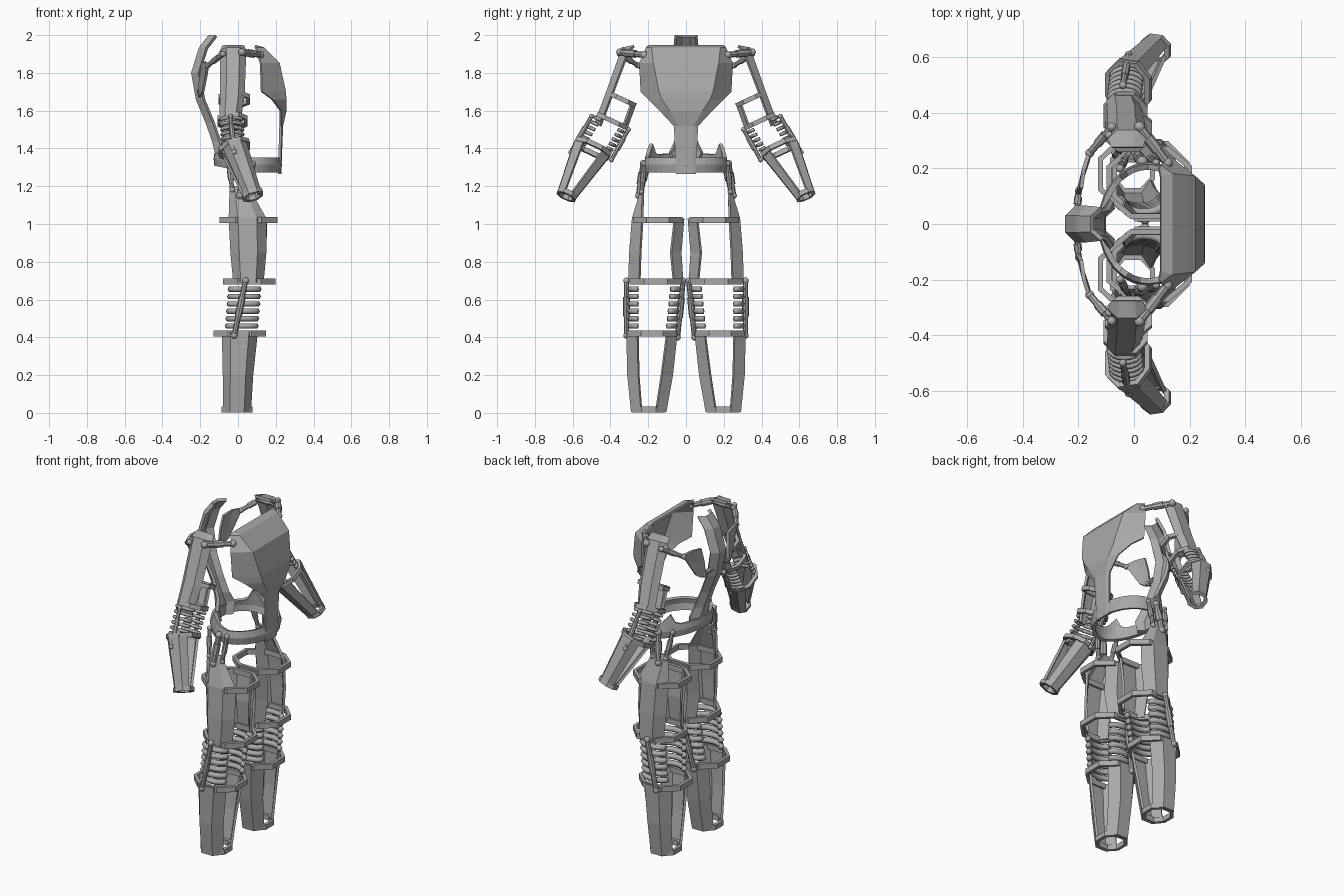
import bpy, bmesh, math
from mathutils import Vector as V

cube = bpy.data.objects.get("Cube")
if cube:
    bpy.data.objects.remove(cube, do_unlink=True)

mat = bpy.data.materials.new("mid_grey_metal")
mat.use_nodes = True
GREY = (0.4, 0.4, 0.4, 1)
mat.diffuse_color = GREY
mat.node_tree.nodes["Principled BSDF"].inputs["Base Color"].default_value = GREY

X = V((1, 0, 0))
UP = V((0, 0, 1))
LEG_OUT = V((0, 1, 0))
ARM_OUT = V((0, 0.9, 0.42)).normalized()
# Forward direction across the bent forearm
WRIST_FWD = V((0.95, -0.14, 0.28)).normalized()


def finish(name, bm, mirror=False, thick=0, smooth=False):
    bmesh.ops.recalc_face_normals(bm, faces=bm.faces)
    me = bpy.data.meshes.new(name)
    bm.to_mesh(me)
    bm.free()
    me.materials.append(mat)
    ob = bpy.data.objects.new(name, me)
    bpy.context.collection.objects.link(ob)
    for p in me.polygons:
        p.use_smooth = smooth
    if thick:
        m = ob.modifiers.new("thickness", "SOLIDIFY")
        m.thickness, m.offset = thick, 0
    if mirror:
        m = ob.modifiers.new("mirror", "MIRROR")
        m.use_axis = (False, True, False)
    return ob


def loft(name, rows, thick=0.014, closed=False, mirror=False):
    bm = bmesh.new()
    grid = [[bm.verts.new(p) for p in row] for row in rows]
    for a, b in zip(grid, grid[1:]):
        n = len(a)
        for i in range(n if closed else n - 1):
            j = (i + 1) % n
            bm.faces.new((a[i], a[j], b[j], b[i]))
    return finish(name, bm, mirror, thick)


def shell(name, stations, out, side, fwd=X):
    """Bent limb plate; station = x, y, z, half width, flange depth."""
    rows = []
    for x, y, z, hw, fl in stations:
        p = V((x, y, z))
        back = p - out * side * fl
        rows.append([back - fwd * hw, p - fwd * hw * 0.5, p + fwd * hw * 0.5, back + fwd * hw])
    loft(name, rows, mirror=True)


def ring(name, c, out, ro, rf, h=0.032, fwd=X):
    """Eight sided band around a limb."""
    c, axis = V(c), fwd.cross(out)
    k = 0.45
    corners = [(1, k), (k, 1), (-k, 1), (-1, k), (-1, -k), (-k, -1), (k, -1), (1, -k)]
    rows = [[c + out * ro * a + fwd * rf * b + axis * h * t for a, b in corners]
            for t in (-0.5, 0.5)]
    loft(name, rows, 0.02, closed=True, mirror=True)


def tube(bm, pts, r, sides=8):
    loops = []
    for i, p in enumerate(pts):
        d = (pts[min(i + 1, len(pts) - 1)] - pts[max(i - 1, 0)]).normalized()
        u = d.cross(UP if abs(d.z) < 0.9 else X).normalized()
        w = d.cross(u)
        angs = [math.tau * s / sides for s in range(sides)]
        loops.append([bm.verts.new(p + (u * math.cos(a) + w * math.sin(a)) * r) for a in angs])
    for a, b in zip(loops, loops[1:]):
        for s in range(sides):
            t = (s + 1) % sides
            bm.faces.new((a[s], a[t], b[t], b[s]))
    bm.faces.new(loops[0])
    bm.faces.new(loops[-1][::-1])


def rod(name, a, b, r=0.013):
    """Link rod with a thicker sleeve and ball ends."""
    a, b = V(a), V(b)
    bm = bmesh.new()
    tube(bm, [a, b], r)
    tube(bm, [a.lerp(b, 0.3), a.lerp(b, 0.65)], r * 1.3)
    for p in (a, b):
        made = bmesh.ops.create_icosphere(bm, subdivisions=2, radius=r * 1.25)
        bmesh.ops.translate(bm, verts=made["verts"], vec=p)
    ob = finish(name, bm, mirror=True, smooth=True)
    bpy.ops.object.select_all(action="DESELECT")
    bpy.context.view_layer.objects.active = ob
    ob.select_set(True)
    bpy.ops.object.shade_smooth_by_angle()


def ribs(name, c0, c1, out, ro, rf, n, r):
    """Stack of half loops forming a flexible joint cover."""
    bm = bmesh.new()
    for i in range(n):
        c = V(c0).lerp(V(c1), i / (n - 1))
        arc = [math.pi * (k / 8 - 0.5) for k in range(9)]
        tube(bm, [c + out * ro * math.cos(a) + X * rf * math.sin(a) for a in arc], r, 6)
    finish(name, bm, mirror=True, smooth=True)


def sym(z, pts):
    half = [V((x, y, z)) for x, y in pts]
    return half + [V((p.x, -p.y, p.z)) for p in reversed(half)]


# Chest plate with its narrow front strap
loft("chest_plate", [
    sym(1.94, [(0.09, 0.2), (0.095, 0.17)]),
    sym(1.93, [(0.095, 0.208), (0.135, 0.18)]),
    sym(1.85, [(0.12, 0.243), (0.215, 0.17)]),
    sym(1.7, [(0.125, 0.235), (0.248, 0.14)]),
    sym(1.66, [(0.18, 0.195), (0.25, 0.125)]),
    sym(1.6, [(0.225, 0.135), (0.25, 0.085)]),
    sym(1.52, [(0.225, 0.062), (0.232, 0.04)]),
    sym(1.265, [(0.218, 0.05), (0.222, 0.035)])])

# Ridged spine plate
spine = [(1.995, -0.15, 0.055), (1.93, -0.2, 0.06), (1.8, -0.24, 0.06), (1.66, -0.215, 0.055),
         (1.54, -0.165, 0.045), (1.44, -0.13, 0.055), (1.38, -0.115, 0.085), (1.31, -0.11, 0.06)]
loft("spine", [sym(z, [(x + 0.035, w), (x, w * 0.45)]) for z, x, w in spine], 0.018)

# Hip belt: low in front, raised to horns at the rear sides
low, mid, high = [], [], []
for i in range(40):
    a = math.tau * i / 40
    rear = max(0, -math.cos(a))
    horn = math.exp(-((abs(math.sin(a)) - 0.9) / 0.07) ** 2) if math.cos(a) < 0 else 0
    x, y = 0.05 + 0.165 * math.cos(a), 0.205 * math.sin(a)
    low.append(V((x, y, 1.275 + 0.035 * rear)))
    mid.append(V((x * 1.04, y * 1.04, 1.315 + 0.03 * rear)))
    high.append(V((x, y, 1.35 + 0.025 * rear + 0.065 * horn)))
loft("hip_belt", [low, mid, high], 0.02, closed=True)

# Shoulder blades and shoulder links
loft("shoulder_blade", [
    [V((-0.16, 0.265, 1.85)), V((-0.18, 0.2, 1.86)), V((-0.19, 0.13, 1.85))],
    [V((-0.165, 0.23, 1.8)), V((-0.185, 0.17, 1.78)), V((-0.2, 0.115, 1.77))],
    [V((-0.185, 0.17, 1.7)), V((-0.195, 0.14, 1.68)), V((-0.205, 0.105, 1.67))]],
    mirror=True)
rod("blade_link", (-0.2, 0.12, 1.69), (-0.205, 0.045, 1.7), 0.011)
rod("rear_shoulder_link", (-0.08, 0.35, 1.9), (-0.16, 0.255, 1.84))
rod("front_shoulder_link", (0.02, 0.35, 1.91), (0.12, 0.22, 1.895), 0.016)
rod("shoulder_pivot", (-0.09, 0.32, 1.9), (0.04, 0.32, 1.9), 0.012)

# Upper arm
shell("upper_arm_outer", [(-0.025, 0.275, 1.94, 0.055, 0.0), (-0.025, 0.335, 1.93, 0.065, 0.035),
                          (-0.03, 0.42, 1.69, 0.06, 0.03), (-0.045, 0.48, 1.53, 0.05, 0.03)],
      ARM_OUT, 1)
shell("upper_arm_inner", [(-0.03, 0.27, 1.635, 0.045, 0.02), (-0.03, 0.315, 1.51, 0.045, 0.02)],
      ARM_OUT, -1)
ring("upper_arm_band", (-0.02, 0.337, 1.66), ARM_OUT, 0.07, 0.075, 0.025)
ring("elbow_band", (-0.03, 0.39, 1.545), ARM_OUT, 0.08, 0.07, 0.025)

# Elbow
ribs("elbow_ribs_inner", (-0.03, 0.36, 1.5), (-0.025, 0.435, 1.38), ARM_OUT * -1,
     0.03, 0.055, 6, 0.01)
ribs("elbow_ribs_outer", (-0.035, 0.45, 1.55), (-0.025, 0.53, 1.42), ARM_OUT,
     0.035, 0.055, 6, 0.01)
rod("elbow_rod_outer", (-0.04, 0.5, 1.57), (-0.02, 0.61, 1.38), 0.011)
rod("elbow_rod_inner", (-0.04, 0.305, 1.5), (-0.02, 0.395, 1.34), 0.011)

# Forearm
shell("forearm_outer", [(-0.02, 0.585, 1.44, 0.06, 0.04), (0.075, 0.67, 1.18, 0.042, 0.03)],
      ARM_OUT, 1, WRIST_FWD)
shell("forearm_inner", [(-0.02, 0.41, 1.36, 0.06, 0.04), (0.075, 0.59, 1.135, 0.042, 0.03)],
      ARM_OUT, -1, WRIST_FWD)
ring("forearm_band", (-0.02, 0.495, 1.4), ARM_OUT, 0.093, 0.075, 0.025, WRIST_FWD)
ring("wrist_band", (0.077, 0.63, 1.155), ARM_OUT, 0.044, 0.046, 0.025, WRIST_FWD)

# Hip links
rod("hip_link_outer", (0.03, 0.225, 1.32), (0.01, 0.25, 1.15), 0.016)
rod("hip_link_front", (0.08, 0.22, 1.32), (0.06, 0.235, 1.17), 0.012)
rod("hip_link_rear", (-0.05, 0.2, 1.33), (-0.03, 0.235, 1.18), 0.012)

# Thigh
shell("thigh_outer", [(0.005, 0.228, 1.2, 0.045, 0.0), (0.05, 0.28, 1.03, 0.095, 0.05),
                      (0.055, 0.295, 0.85, 0.09, 0.055), (0.055, 0.3, 0.69, 0.075, 0.055)],
      LEG_OUT, 1)
shell("thigh_inner", [(0.055, 0.015, 1.03, 0.095, 0.045), (0.055, 0.03, 0.85, 0.09, 0.05),
                      (0.055, 0.02, 0.69, 0.075, 0.045)], LEG_OUT, -1)
ring("thigh_band", (0.055, 0.15, 1.022), LEG_OUT, 0.122, 0.145)
ring("upper_knee_band", (0.06, 0.16, 0.695), LEG_OUT, 0.13, 0.13)

# Knee
ribs("knee_ribs_outer", (0.035, 0.255, 0.655), (0.02, 0.255, 0.46), LEG_OUT, 0.04, 0.075, 6, 0.016)
ribs("knee_ribs_inner", (0.035, 0.08, 0.655), (0.02, 0.1, 0.46), LEG_OUT * -1, 0.04, 0.075, 6, 0.016)
rod("knee_rod_outer", (0.04, 0.315, 0.7), (-0.02, 0.315, 0.41), 0.014)
rod("knee_rod_inner", (0.04, 0.015, 0.7), (-0.02, 0.045, 0.4), 0.014)

# Shin
shell("shin_outer", [(0.01, 0.31, 0.43, 0.09, 0.055), (0.0, 0.305, 0.2, 0.075, 0.055),
                     (-0.005, 0.285, 0.005, 0.068, 0.05)], LEG_OUT, 1)
shell("shin_inner", [(0.01, 0.05, 0.43, 0.09, 0.05), (0.0, 0.075, 0.2, 0.075, 0.055),
                     (-0.005, 0.11, 0.005, 0.068, 0.05)], LEG_OUT, -1)
ring("lower_knee_band", (0.01, 0.18, 0.42), LEG_OUT, 0.122, 0.13)
ring("ankle_band", (-0.005, 0.198, 0.018), LEG_OUT, 0.077, 0.072, 0.03)
